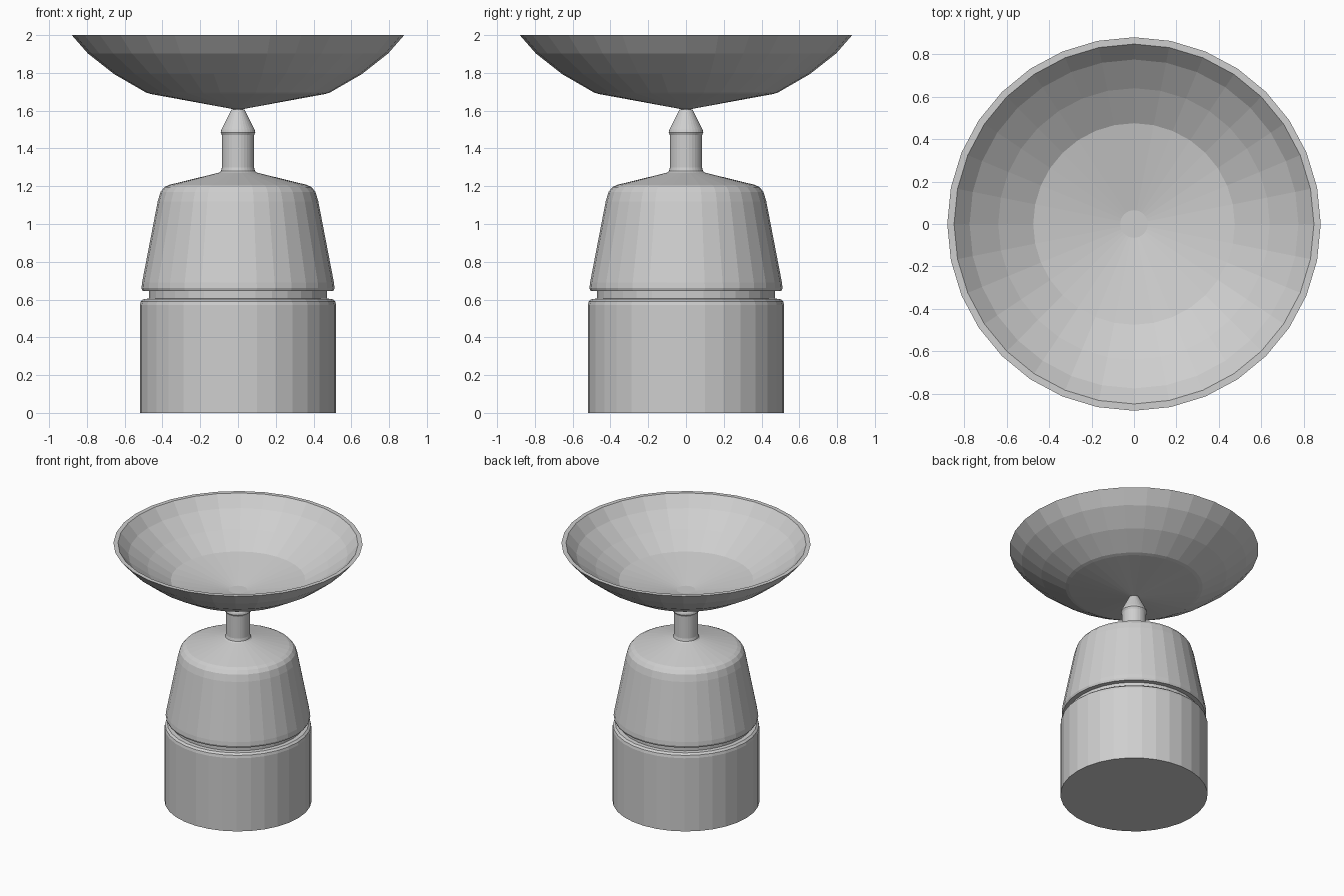
import bpy, bmesh, math

if "Cube" in bpy.data.objects:
    bpy.data.objects.remove(bpy.data.objects["Cube"])

SIDES = 32
grey = bpy.data.materials.new("light_grey")
grey.diffuse_color = (0.62, 0.62, 0.62, 1)
grey.use_nodes = True
grey.node_tree.nodes["Principled BSDF"].inputs["Base Color"].default_value = grey.diffuse_color


def lathe(name, profile):
    """Spin an (radius, height) profile around z; radius 0 makes a pole."""
    bm = bmesh.new()
    rings = []
    for r, z in profile:
        if r == 0:
            rings.append([bm.verts.new((0, 0, z))])
        else:
            rings.append([bm.verts.new((r * math.cos(2 * math.pi * i / SIDES),
                                        r * math.sin(2 * math.pi * i / SIDES), z))
                          for i in range(SIDES)])
    for a, b in zip(rings, rings[1:]):
        for i in range(SIDES):
            j = (i + 1) % SIDES
            if len(a) == 1:
                bm.faces.new((a[0], b[j], b[i]))
            elif len(b) == 1:
                bm.faces.new((a[i], a[j], b[0]))
            else:
                bm.faces.new((a[i], a[j], b[j], b[i]))
    bmesh.ops.recalc_face_normals(bm, faces=bm.faces)
    me = bpy.data.meshes.new(name)
    bm.to_mesh(me)
    bm.free()
    me.materials.append(grey)
    ob = bpy.data.objects.new(name, me)
    bpy.context.collection.objects.link(ob)
    return ob


# Drum base, groove, tapered housing and stem in one turned body
lathe("pedestal", [
    (0, 0), (0.52, 0), (0.52, 0.57), (0.515, 0.59), (0.50, 0.603),
    (0.47, 0.605), (0.47, 0.645),
    (0.505, 0.645), (0.511, 0.66), (0.508, 0.69),
    (0.425, 1.12), (0.41, 1.17), (0.39, 1.195), (0.365, 1.207),
    (0.10, 1.272), (0.09, 1.28), (0.085, 1.30),
    (0.085, 1.47), (0.092, 1.485), (0.088, 1.50), (0.035, 1.605), (0, 1.615)])

# Thin open dish: outer skin, flat rim, inner skin with flat centre
lathe("dish", [
    (0, 1.607), (0.035, 1.61), (0.46, 1.688), (0.485, 1.695),
    (0.655, 1.793), (0.795, 1.903), (0.88, 2.0),
    (0.848, 2.0), (0.775, 1.916), (0.64, 1.815),
    (0.475, 1.718), (0.065, 1.642), (0, 1.642)])
